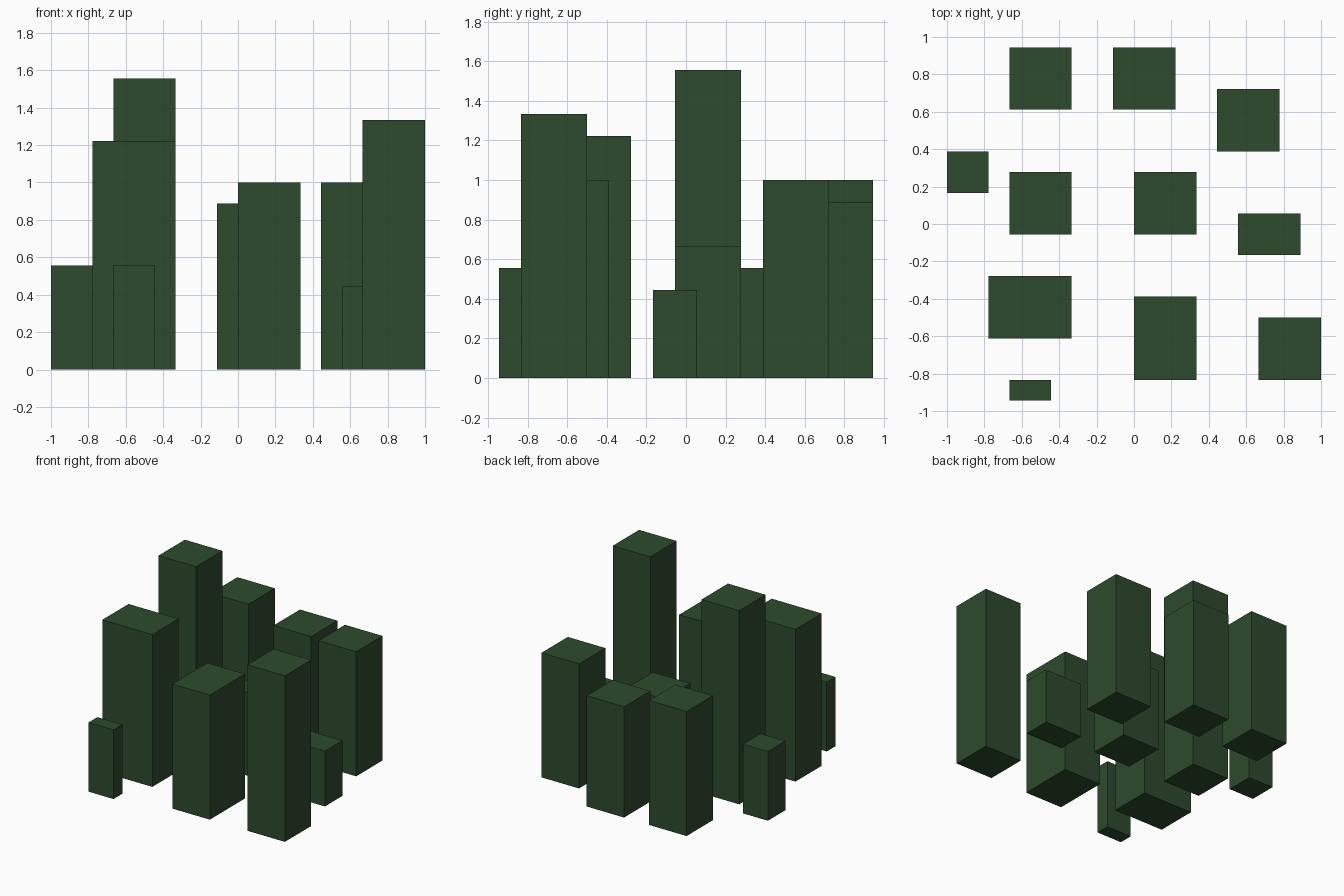
import bpy, bmesh
from mathutils import Matrix, Vector

if "Cube" in bpy.data.objects:
    bpy.data.objects.remove(bpy.data.objects["Cube"])

U = 1 / 9  # one grid cell

green = bpy.data.materials.new("dark_green")
green.diffuse_color = (0.0262, 0.0685, 0.0262, 1)
green.use_nodes = True
green.node_tree.nodes["Principled BSDF"].inputs["Base Color"].default_value = green.diffuse_color


def block(name, x, y, w, d, h):
    """Closed box; x, y is the front left corner in grid cells."""
    bm = bmesh.new()
    size = Matrix.Diagonal((w * U, d * U, h * U, 1))
    centre = Vector((0, 0, h * U / 2))
    bmesh.ops.create_cube(bm, size=1, matrix=Matrix.Translation(centre) @ size)
    mesh = bpy.data.meshes.new(name)
    bm.to_mesh(mesh)
    bm.free()
    mesh.materials.append(green)
    ob = bpy.data.objects.new(name, mesh)
    ob.location = ((x + w / 2) * U, (y + d / 2) * U, 0)
    bpy.context.collection.objects.link(ob)


# back row
block("back_left_tower", -6, 5.5, 3, 3, 9)
block("back_middle_tower", -1, 5.5, 3, 3, 8)
block("back_right_tower", 4, 3.5, 3, 3, 9)
# middle row
block("left_small_block", -9, 1.5, 2, 2, 5)
block("tallest_tower", -6, -0.5, 3, 3, 14)
block("centre_tower", 0, -0.5, 3, 3, 6)
block("right_low_block", 5, -1.5, 3, 2, 4)
# front row
block("front_left_tower", -7, -5.5, 4, 3, 11)
block("front_middle_tower", 0, -7.5, 3, 4, 9)
block("front_right_tower", 6, -7.5, 3, 3, 12)
block("front_small_block", -6, -8.5, 2, 1, 5)
